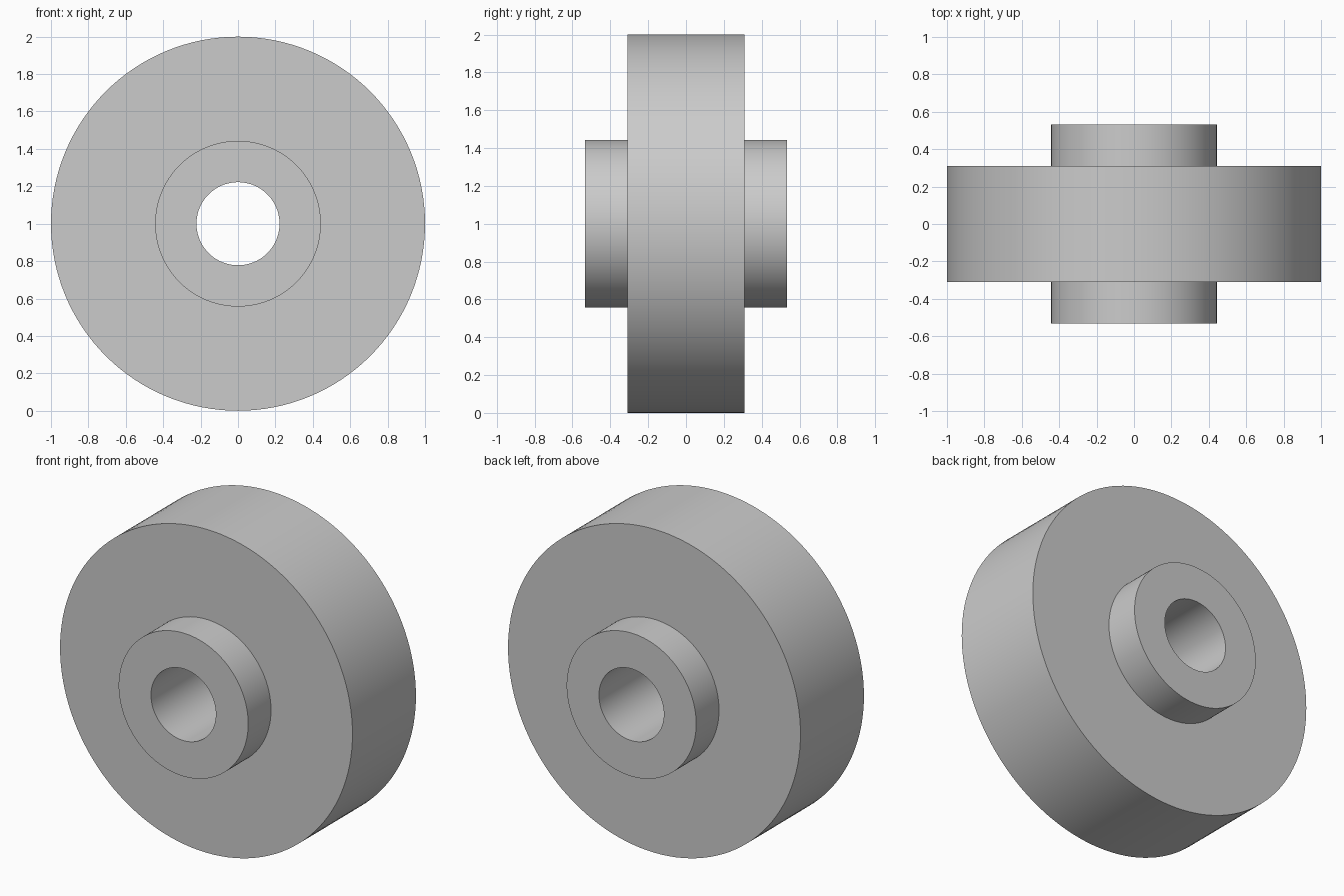
import bpy
import bmesh
from math import radians, tau
from mathutils import Matrix, Vector

if "Cube" in bpy.data.objects:
    bpy.data.objects.remove(bpy.data.objects["Cube"])

BORE, HUB, RIM = 0.222, 0.443, 1.0   # radii
FACE, END = 0.31, 0.533              # half widths of the wheel and hub
SEGMENTS = 128

# Half profile (radius, y), mirrored to give the closed cross-section
half = [(BORE, END), (HUB, END), (HUB, FACE), (RIM, FACE)]
profile = half + [(r, -y) for r, y in reversed(half)]

# Wheel with hub and through bore, revolved about the y axis
bm = bmesh.new()
verts = [bm.verts.new((r, y, 0)) for r, y in profile]
edges = [bm.edges.new((a, b)) for a, b in zip(verts, verts[1:] + verts[:1])]
bmesh.ops.spin(bm, geom=verts + edges, cent=(0, 0, 0), axis=(0, 1, 0),
               angle=tau, steps=SEGMENTS, use_merge=True)
bmesh.ops.remove_doubles(bm, verts=bm.verts, dist=1e-5)
bmesh.ops.recalc_face_normals(bm, faces=bm.faces)

mesh = bpy.data.meshes.new("hubbed_wheel")
bm.to_mesh(mesh)
bm.free()
wheel = bpy.data.objects.new("hubbed_wheel", mesh)
wheel.location.z = RIM
bpy.context.collection.objects.link(wheel)

# Smooth round walls, sharp corners
bpy.context.view_layer.objects.active = wheel
wheel.select_set(True)
bpy.ops.object.shade_smooth_by_angle(angle=radians(30))
